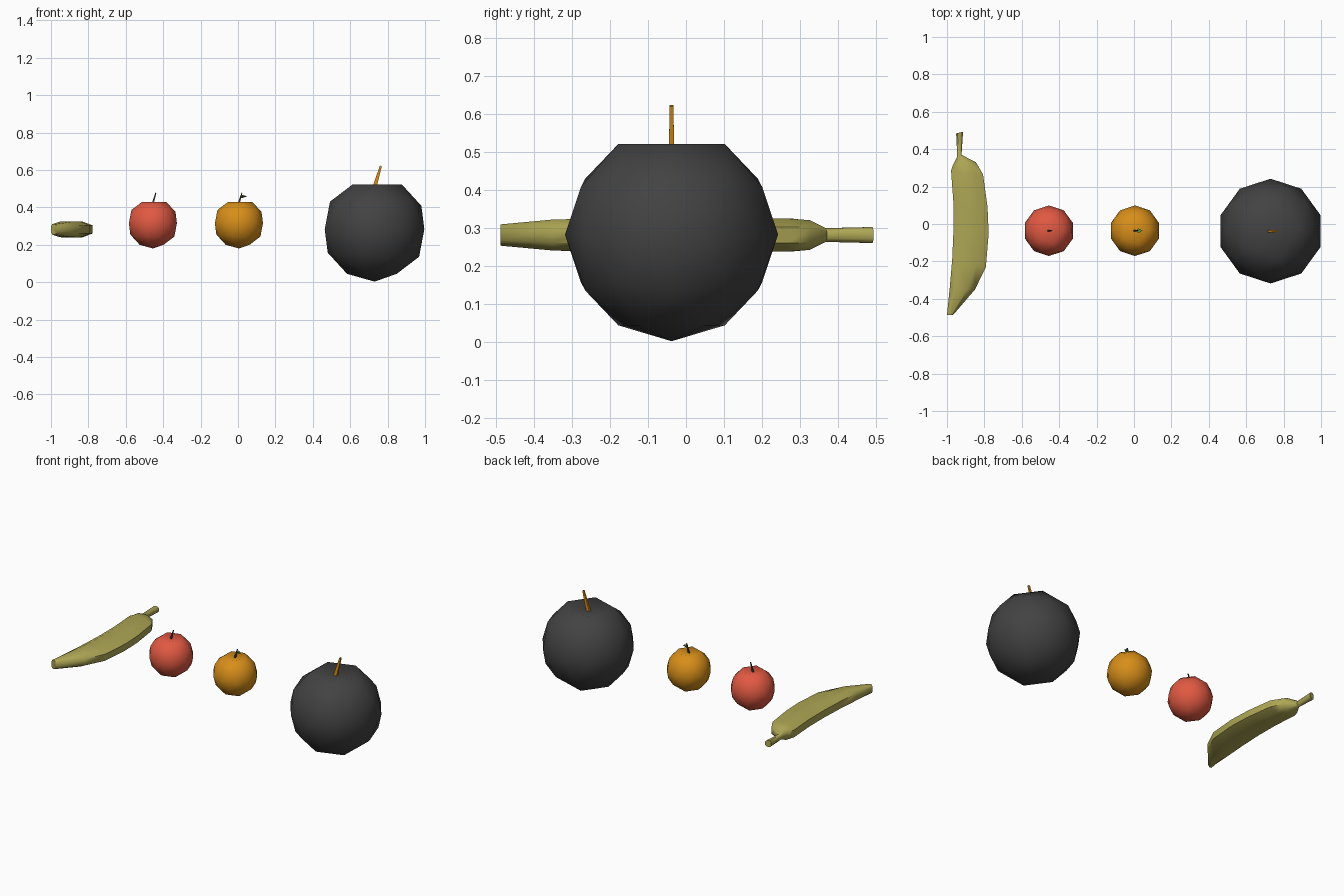
import bpy, bmesh, math
from mathutils import Vector

if "Cube" in bpy.data.objects:
    bpy.data.objects.remove(bpy.data.objects["Cube"])


def material(name, rgb):
    m = bpy.data.materials.new(name)
    m.diffuse_color = (*rgb, 1)
    m.use_nodes = True
    m.node_tree.nodes["Principled BSDF"].inputs["Base Color"].default_value = m.diffuse_color
    return m


def finish(name, bm, mat, angle=50):
    bmesh.ops.recalc_face_normals(bm, faces=bm.faces)
    me = bpy.data.meshes.new(name)
    bm.to_mesh(me)
    bm.free()
    ob = bpy.data.objects.new(name, me)
    bpy.context.collection.objects.link(ob)
    me.materials.append(mat)
    bpy.ops.object.select_all(action='DESELECT')
    ob.select_set(True)
    bpy.context.view_layer.objects.active = ob
    bpy.ops.object.shade_smooth_by_angle(angle=math.radians(angle))
    return ob


def loft(name, rings, mat, angle=50):
    bm = bmesh.new()
    loops = [[bm.verts.new(p) for p in r] for r in rings]
    n = len(loops[0])
    for a, b in zip(loops, loops[1:]):
        for i in range(n):
            bm.faces.new((a[i], a[(i + 1) % n], b[(i + 1) % n], b[i]))
    bm.faces.new(loops[0])
    bm.faces.new(loops[-1])
    return finish(name, bm, mat, angle)


def round_fruit(name, x, y, z, r, skin, stem_mat):
    # low-poly ball with its top vertex pressed in
    bm = bmesh.new()
    bmesh.ops.create_icosphere(bm, subdivisions=2, radius=1)
    max(bm.verts, key=lambda v: v.co.z).co.z = 0.77
    for v in bm.verts:
        v.co = v.co * r + Vector((x, y, z))
    finish(name, bm, skin)
    # leaning tapered stem
    rings = []
    for cx, cz, hx, hy in ((-0.012, 0.76, 0.04, 0.026), (0.12, 1.21, 0.018, 0.017)):
        rings.append([(x + r * (cx + sx * hx), y + r * sy * hy, z + r * (cz - sx * 0.006))
                      for sx, sy in ((-1, -1), (1, -1), (1, 1), (-1, 1))])
    loft(name + "_stem", rings, stem_mat, 30)


orange = material("orange_skin", (0.68, 0.27, 0.01))
red = material("red_skin", (0.75, 0.10, 0.055))
black = material("black_skin", (0.055, 0.055, 0.055))
yellow = material("banana_skin", (0.42, 0.38, 0.09))
bark = material("dark_stem", (0.05, 0.04, 0.03))
green = material("leaf_green", (0.10, 0.28, 0.06))

round_fruit("apple", -0.455, -0.036, 0.315, 0.135, red, bark)
round_fruit("orange", 0.005, -0.036, 0.315, 0.135, orange, bark)
round_fruit("large_fruit", 0.73, -0.038, 0.283, 0.28, black, orange)

# small diamond leaf on the orange's stem
leaf = [(0.008, 0, 0.448), (0.024, -0.012, 0.464), (0.046, 0, 0.459), (0.024, 0.012, 0.464)]
loft("orange_leaf", [[(px, -0.036 + py, pz + dz) for px, py, pz in leaf]
                     for dz in (-0.002, 0.002)], green, 30)

# banana: left point, right point, half height of each section
sections = [
    ((-1.0, -0.487), (-0.968, -0.487), 0.028),
    ((-0.985, -0.34), (-0.85, -0.35), 0.041),
    ((-0.972, -0.19), (-0.792, -0.23), 0.043),
    ((-0.965, -0.03), (-0.777, -0.05), 0.043),
    ((-0.966, 0.12), (-0.783, 0.09), 0.043),
    ((-0.978, 0.285), (-0.807, 0.265), 0.043),
    ((-0.968, 0.315), (-0.845, 0.33), 0.039),
    ((-0.945, 0.362), (-0.922, 0.37), 0.018),
    ((-0.951, 0.484), (-0.914, 0.493), 0.021),
]
profile = [(0, -0.55), (0.22, -1), (0.7, -1), (1, -0.5), (1, 0.5), (0.7, 1), (0.22, 1), (0, 0.55)]
rings = []
for left, right, h in sections:
    a, b = Vector(left), Vector(right)
    rings.append([(*a.lerp(b, t), 0.282 + s * h) for t, s in profile])
loft("banana", rings, yellow)
